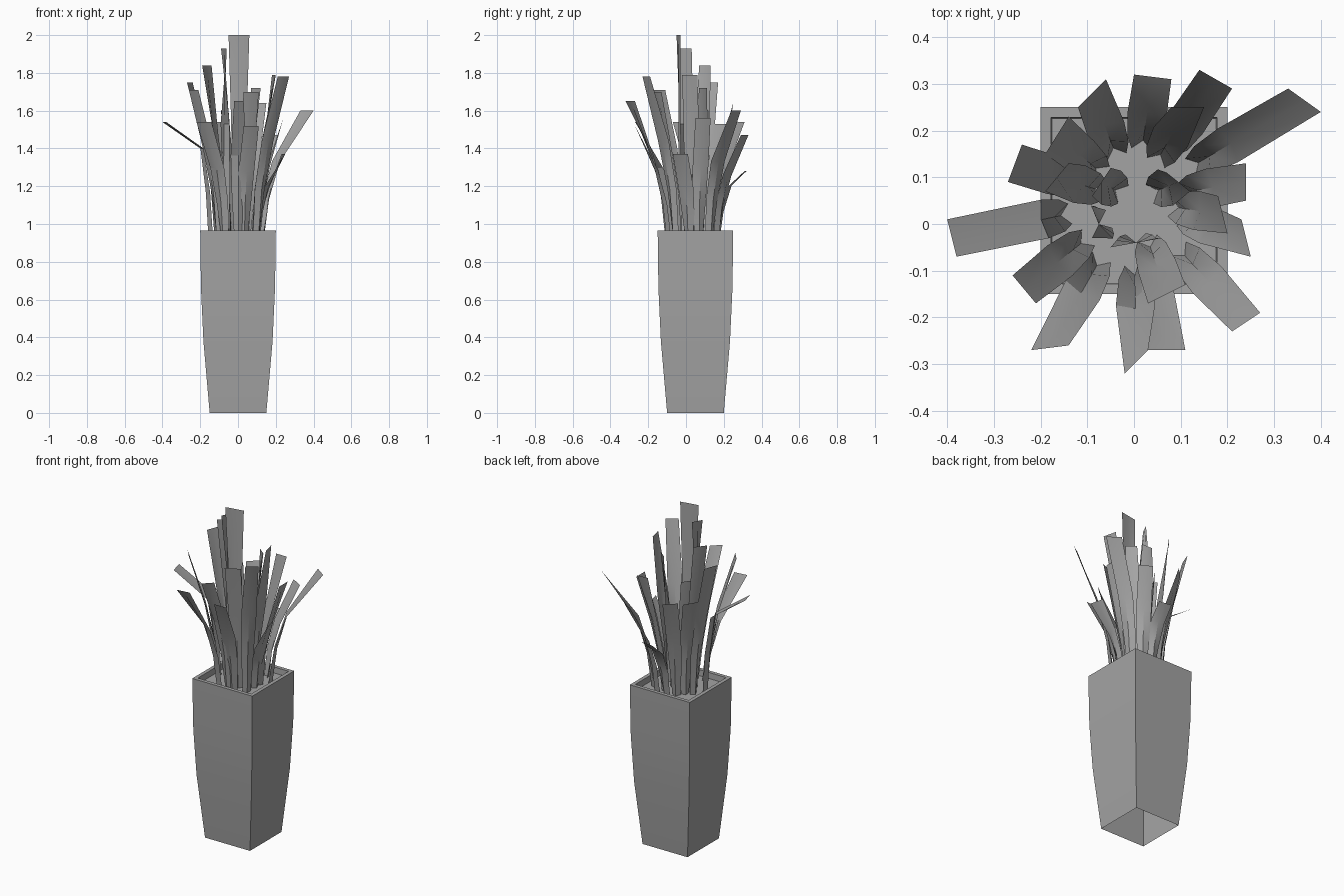
import bpy
import math
from mathutils import Vector

cube = bpy.data.objects.get("Cube")
if cube:
    bpy.data.objects.remove(cube, do_unlink=True)

grey = bpy.data.materials.new("plain grey")
grey.use_nodes = True
COLOUR = (0.37, 0.37, 0.37, 1)
grey.diffuse_color = COLOUR
grey.node_tree.nodes["Principled BSDF"].inputs["Base Color"].default_value = COLOUR

CENTRE = Vector((0, 0.05, 0))
SOIL_Z = 0.93


def make_object(name, verts, faces):
    mesh = bpy.data.meshes.new(name)
    mesh.from_pydata(verts, [], faces)
    mesh.materials.append(grey)
    obj = bpy.data.objects.new(name, mesh)
    bpy.context.collection.objects.link(obj)
    bpy.ops.object.select_all(action="DESELECT")
    obj.select_set(True)
    bpy.context.view_layer.objects.active = obj
    bpy.ops.object.shade_smooth_by_angle(angle=math.radians(30))
    return obj


def square_ring(half, z):
    return [CENTRE + Vector((sx * half, sy * half, z))
            for sx, sy in ((-1, -1), (1, -1), (1, 1), (-1, 1))]


# Planter: square rings, open below, with a rim folded inward
profile = [(0.15, 0), (0.183, 0.38), (0.196, 0.66), (0.2, 0.965),
           (0.178, 0.965), (0.176, SOIL_Z)]
verts, faces = [], []
for half, z in profile:
    verts += square_ring(half, z)
for ring in range(len(profile) - 1):
    for side in range(4):
        a, b = ring * 4 + side, ring * 4 + (side + 1) % 4
        faces.append((a, b, b + 4, a + 4))
make_object("planter", verts, faces)

# Soil
make_object("soil", square_ring(0.176, SOIL_Z), [(0, 1, 2, 3)])


def make_leaf(name, corners, top, kink=0.6, bend=1.0):
    """Shallow folded strip that rises, kinks outward and ends in a cut tip."""
    left, right = (Vector((x, y, 0)) / 100 for x, y in corners)
    tip = (left + right) / 2
    out = tip - CENTRE
    share = 0.9 if top > 190 else 0.45
    base = CENTRE + out * min(share, 0.15 / out.length)
    height = top / 100 - SOIL_Z
    slope = (tip - base).length / height
    kink_reach = kink ** (bend + 3 * slope)
    tip_half = (right - left) / 2
    inward = -out.normalized()
    # Blade width runs square to the leaf, whatever the slant of its cut
    side = Vector((-inward.y, inward.x, 0))
    if side.dot(tip_half) < 0:
        side.negate()
    # Rows: height share, outward share, half width, fold depth
    rows = [(0, 0, side * 0.022, 0.01),
            (kink * 0.5, kink_reach * 0.32, side * 0.035, 0.008),
            (kink, kink_reach, side * 0.042, 0.004),
            (1, 1, tip_half, 0)]
    verts, faces = [], []
    for i, (up, reach, half, depth) in enumerate(rows):
        mid = base.lerp(tip, reach)
        mid.z = SOIL_Z + height * up
        fold = inward * depth
        verts += [mid - half + fold, mid - fold, mid + half + fold]
        if i:
            for k in (0, 1):
                a = i * 3 + k
                faces.append((a - 3, a - 2, a + 1, a))
    make_object(name, verts, faces)


# Leaves: both tip corners and the tip height, in hundredths
tips = [
    (-2, -32, 3, -27, 165), (21, -23, 27, -19, 178), (3, -27, 11, -27, 152),
    (-22, -27, -14, -26, 154), (-26, -11, -21, -17, 171), (3, -17, 11, -13, 170),
    (-5, -5, 6, -3, 200), (-9, -3, -6, 3, 193), (-19, 7, -14, 13, 184),
    (-27, 9, -24, 17, 175), (-19, 15, -14, 23, 153), (-9, 6, -5, 12, 160),
    (7, 11, 12, 7, 172), (8, 25, 15, 25, 164), (33, 29, 40, 24, 160),
    (-12, 25, -6, 31, 154), (14, 33, 21, 29, 147),
    (18, 6, 20, -2, 179), (23, 1, 25, -7, 137), (24, 13, 24, 5, 156),
]
for n, (x1, y1, x2, y2, top) in enumerate(tips, 1):
    make_leaf(f"leaf_{n}", ((x1, y1), (x2, y2)), top)

# Drooping leaves, kinked higher up
make_leaf("drooping_side_leaf", ((-40, 1), (-38, -7)), 154, kink=0.77, bend=5)
make_leaf("drooping_back_leaf", ((0, 32), (8, 31)), 128, kink=0.78, bend=1.8)
